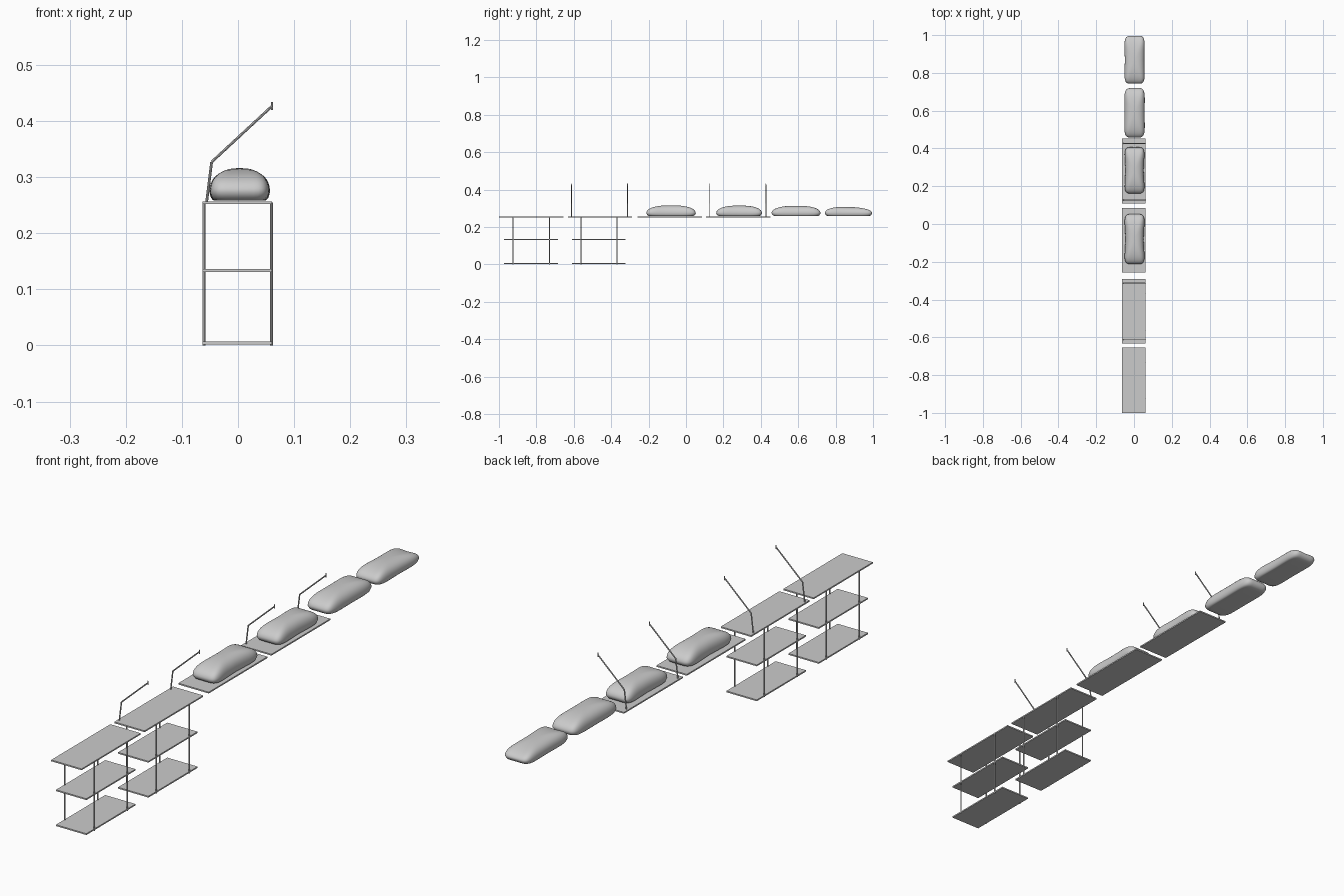
import bpy, bmesh
from math import cos, sin, pi, tau
from mathutils import Vector

if "Cube" in bpy.data.objects:
    bpy.data.objects.remove(bpy.data.objects["Cube"])

grey = bpy.data.materials.new("light grey")
grey.use_nodes = True
colour = (0.6, 0.6, 0.6, 1)
grey.diffuse_color = colour
grey.node_tree.nodes["Principled BSDF"].inputs["Base Color"].default_value = colour

DECK_Z = 0.257
LEFT, RIGHT = 0.061, -0.063


def finish(name, bm, smooth=False):
    bmesh.ops.recalc_face_normals(bm, faces=bm.faces)
    mesh = bpy.data.meshes.new(name)
    bm.to_mesh(mesh)
    bm.free()
    mesh.materials.append(grey)
    for p in mesh.polygons:
        p.use_smooth = smooth
    obj = bpy.data.objects.new(name, mesh)
    bpy.context.collection.objects.link(obj)
    return obj


def board(name, y0, y1, top, thick=0.005):
    bm = bmesh.new()
    bmesh.ops.create_cube(bm, size=1)
    bmesh.ops.scale(bm, vec=(LEFT - RIGHT, y1 - y0, thick), verts=bm.verts)
    bmesh.ops.translate(bm, vec=((LEFT + RIGHT) / 2, (y0 + y1) / 2, top - thick / 2), verts=bm.verts)
    finish(name, bm)


def rod(bm, a, b, radius):
    a, b = Vector(a), Vector(b)
    made = bmesh.ops.create_cone(bm, cap_ends=True, segments=8, radius1=radius,
                                 radius2=radius, depth=(b - a).length)["verts"]
    turn = (b - a).to_track_quat("Z", "Y").to_matrix()
    bmesh.ops.rotate(bm, matrix=turn, verts=made)
    bmesh.ops.translate(bm, vec=(a + b) / 2, verts=made)


def power(v, e):
    return (1 if v >= 0 else -1) * abs(v) ** e


def pillow(name, y0, y1, width, top, waist, notch, lift, slope=0.0):
    """Flat-bottomed cushion: stacked rounded-rectangle rings, pinched at the waist."""
    bm = bmesh.new()
    cy, half = (y0 + y1) / 2, (y1 - y0) / 2
    low, belly = DECK_Z + 0.001, DECK_Z + 0.016
    levels = [(0.4, low), (0.8, low), (0.88, low + 0.001), (0.95, low + 0.005)]
    for i in range(13):
        a = i / 12 * pi / 2 * 0.97
        levels.append((cos(a) ** 0.75, belly + (top - belly) * sin(a) ** 0.9))
    rings = []
    for s, z in levels:
        ring = []
        for k in range(48):
            a = tau * k / 48
            u, v = power(cos(a), 0.4) * s, power(sin(a), 0.4) * s
            x = 0.003 + u * width / 2 * (1 - waist * (1 - v * v) ** 2)
            y = cy + v * half * (1 - notch * (1 - u * u))
            rise = max(0, z - belly) / (top - belly)
            zz = z + rise * (slope * v + lift * (u * u * v * v - 0.3 * v * v))
            ring.append(bm.verts.new((x, y, zz)))
        rings.append(ring)
    for r0, r1 in zip(rings, rings[1:]):
        for k in range(48):
            j = (k + 1) % 48
            bm.faces.new((r0[k], r0[j], r1[j], r1[k]))
    bm.faces.new(rings[0])
    bm.faces.new(rings[-1])
    finish(name, bm, True)


# Four long decks
for i, (y0, y1) in enumerate([(-1.0, -0.655), (-0.632, -0.29), (-0.258, 0.085), (0.108, 0.452)]):
    board(f"deck_{i + 1}", y0, y1, DECK_Z)

# Lower shelves and posts under the first two decks
for i, y in enumerate((-0.972, -0.61)):
    board(f"bottom_shelf_{i + 1}", y, y + 0.287, 0.007)
    board(f"middle_shelf_{i + 1}", y, y + 0.287, 0.136)
    bm = bmesh.new()
    for px in (RIGHT + 0.002, LEFT - 0.001):
        for py in (y + 0.048, y + 0.241):
            rod(bm, (px, py, 0), (px, py, DECK_Z - 0.002), 0.0027)
    finish(f"posts_{i + 1}", bm)

# Bent arms with a small end bar, on the second and fourth decks
for i, y in enumerate((-0.613, -0.313, 0.127, 0.427)):
    bm = bmesh.new()
    base, elbow, tip = (-0.056, y, DECK_Z - 0.002), (-0.047, y, 0.327), (0.061, y, 0.427)
    rod(bm, base, elbow, 0.0024)
    rod(bm, elbow, tip, 0.0024)
    rod(bm, (0.061, y, 0.42), (0.061, y, 0.434), 0.0018)
    finish(f"arm_{i + 1}", bm)

# Four cushions
pillow("pillow_1", -0.215, 0.055, 0.114, 0.316, 0.16, 0.02, 0.004)
pillow("pillow_2", 0.158, 0.41, 0.112, 0.315, 0.14, 0.03, 0.004)
pillow("pillow_3", 0.455, 0.722, 0.112, 0.314, 0.05, 0.02, 0.006)
pillow("pillow_4", 0.738, 1.0, 0.112, 0.308, 0.08, 0.04, 0.012, -0.004)
